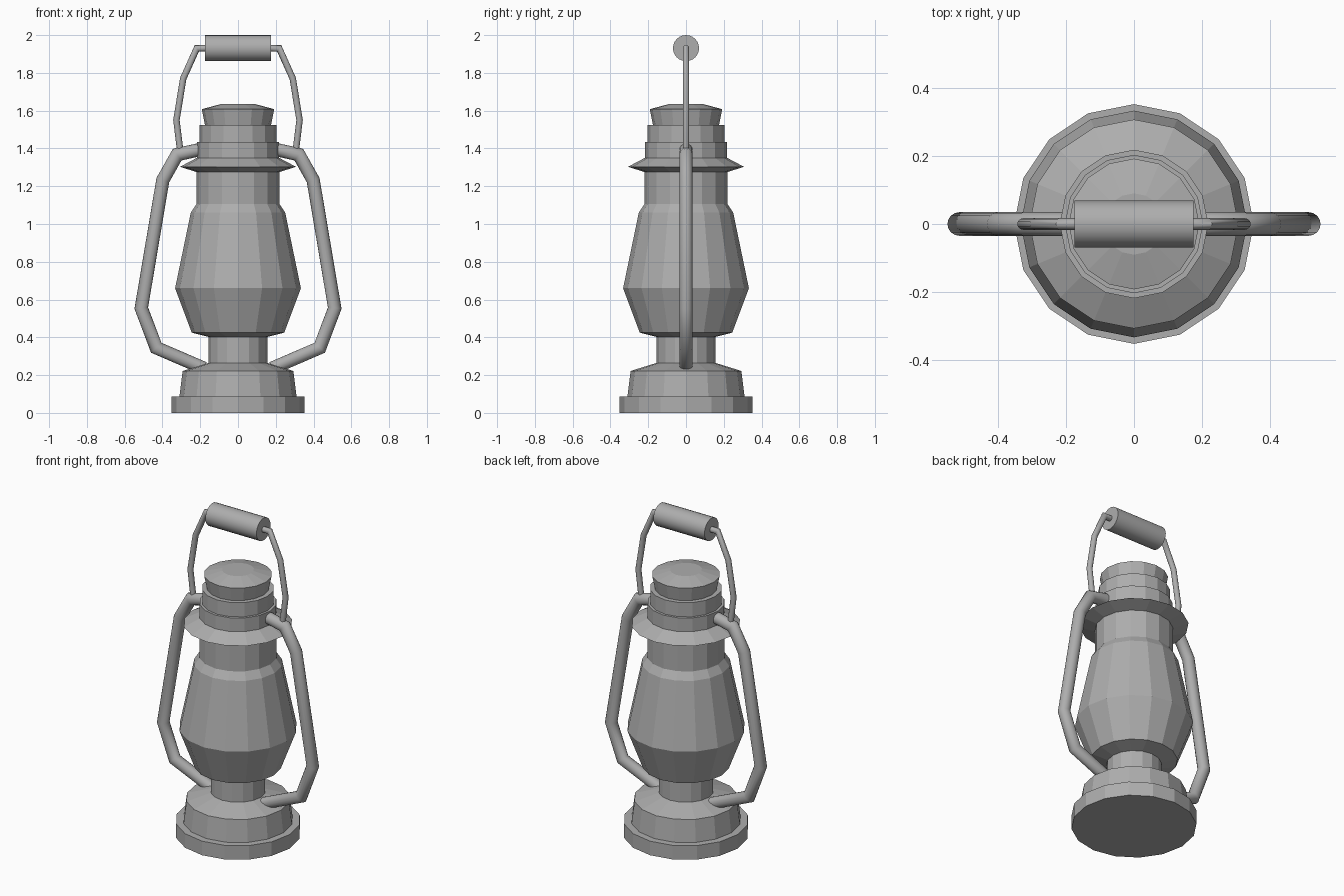
import bpy, bmesh, math
from mathutils import Vector

if "Cube" in bpy.data.objects:
    bpy.data.objects.remove(bpy.data.objects["Cube"])

SIDES = 16
grey = bpy.data.materials.new("dark_metal")
grey.diffuse_color = (0.42, 0.42, 0.42, 1)
grey.use_nodes = True
grey.node_tree.nodes["Principled BSDF"].inputs["Base Color"].default_value = grey.diffuse_color


def finish(name, bm, smooth=False):
    mesh = bpy.data.meshes.new(name)
    bm.to_mesh(mesh)
    bm.free()
    mesh.materials.append(grey)
    if smooth:
        mesh.shade_smooth()
        mesh.set_sharp_from_angle(angle=math.radians(60))
    obj = bpy.data.objects.new(name, mesh)
    bpy.context.collection.objects.link(obj)
    return obj


def skin(bm, rings):
    n = len(rings[0])
    for a, b in zip(rings, rings[1:]):
        for i in range(n):
            j = (i + 1) % n
            bm.faces.new((a[i], a[j], b[j], b[i]))


def lathe(name, profile, cap_bottom=False, cap_top=False):
    """Faceted turned part from (radius, z) points, bottom to top."""
    bm = bmesh.new()
    rings = []
    angles = [2 * math.pi * i / SIDES for i in range(SIDES)]
    for r, z in profile:
        rings.append([bm.verts.new((r * math.cos(a), r * math.sin(a), z)) for a in angles])
    skin(bm, rings)
    if cap_bottom:
        bm.faces.new(rings[0][::-1])
    if cap_top:
        bm.faces.new(rings[-1])
    return finish(name, bm)


def tube(name, path, radius, sides=16, mirror=True):
    """Mitred round tube along (x, z) points in the y = 0 plane."""
    bm = bmesh.new()
    pts = [Vector(p) for p in path]
    dirs = [(b - a).normalized() for a, b in zip(pts, pts[1:])]
    rings = []
    for i, p in enumerate(pts):
        d0, d1 = dirs[max(i - 1, 0)], dirs[min(i, len(dirs) - 1)]
        n0 = Vector((-d0.y, d0.x))
        m = (n0 + Vector((-d1.y, d1.x))).normalized()
        m = m / m.dot(n0)
        ring = []
        for k in range(sides):
            a = 2 * math.pi * k / sides
            o = p + m * radius * math.cos(a)
            ring.append(bm.verts.new((o.x, radius * math.sin(a), o.y)))
        rings.append(ring)
    skin(bm, rings)
    bm.faces.new(rings[0][::-1])
    bm.faces.new(rings[-1])
    bmesh.ops.recalc_face_normals(bm, faces=bm.faces)
    obj = finish(name, bm, smooth=True)
    if mirror:
        mod = obj.modifiers.new("Mirror", 'MIRROR')
        mod.use_mirror_merge = False
    return obj


# Stepped fuel base with sloping shoulder
lathe("base", [(0.352, 0), (0.352, 0.087), (0.31, 0.087), (0.293, 0.222), (0.155, 0.265)],
      cap_bottom=True)
# Burner neck
lathe("burner_neck", [(0.155, 0.265), (0.155, 0.402)])
# Globe
lathe("globe", [(0.155, 0.402), (0.245, 0.425), (0.333, 0.66), (0.25, 1.06), (0.22, 1.105)])
# Chimney with flared flange
lathe("chimney", [(0.22, 1.105), (0.22, 1.275), (0.307, 1.303), (0.218, 1.35),
                  (0.218, 1.435), (0.203, 1.435), (0.203, 1.523), (0.175, 1.523)])
# Flared top cap
lathe("top_cap", [(0.175, 1.523), (0.192, 1.608), (0.09, 1.635)], cap_top=True)

# Side air tubes
tube("side_tubes", [(0.19, 1.385), (0.22, 1.39), (0.322, 1.367), (0.398, 1.232),
                    (0.512, 0.555), (0.433, 0.345), (0.18, 0.236)], 0.035)
# Carrying wire
tube("handle_wire", [(0.305, 1.38), (0.326, 1.55), (0.29, 1.77),
                     (0.218, 1.93), (0.16, 1.93)], 0.017, 12)
# Handle grip
tube("handle_grip", [(-0.175, 1.931), (0.175, 1.931)], 0.069, 24, mirror=False)
